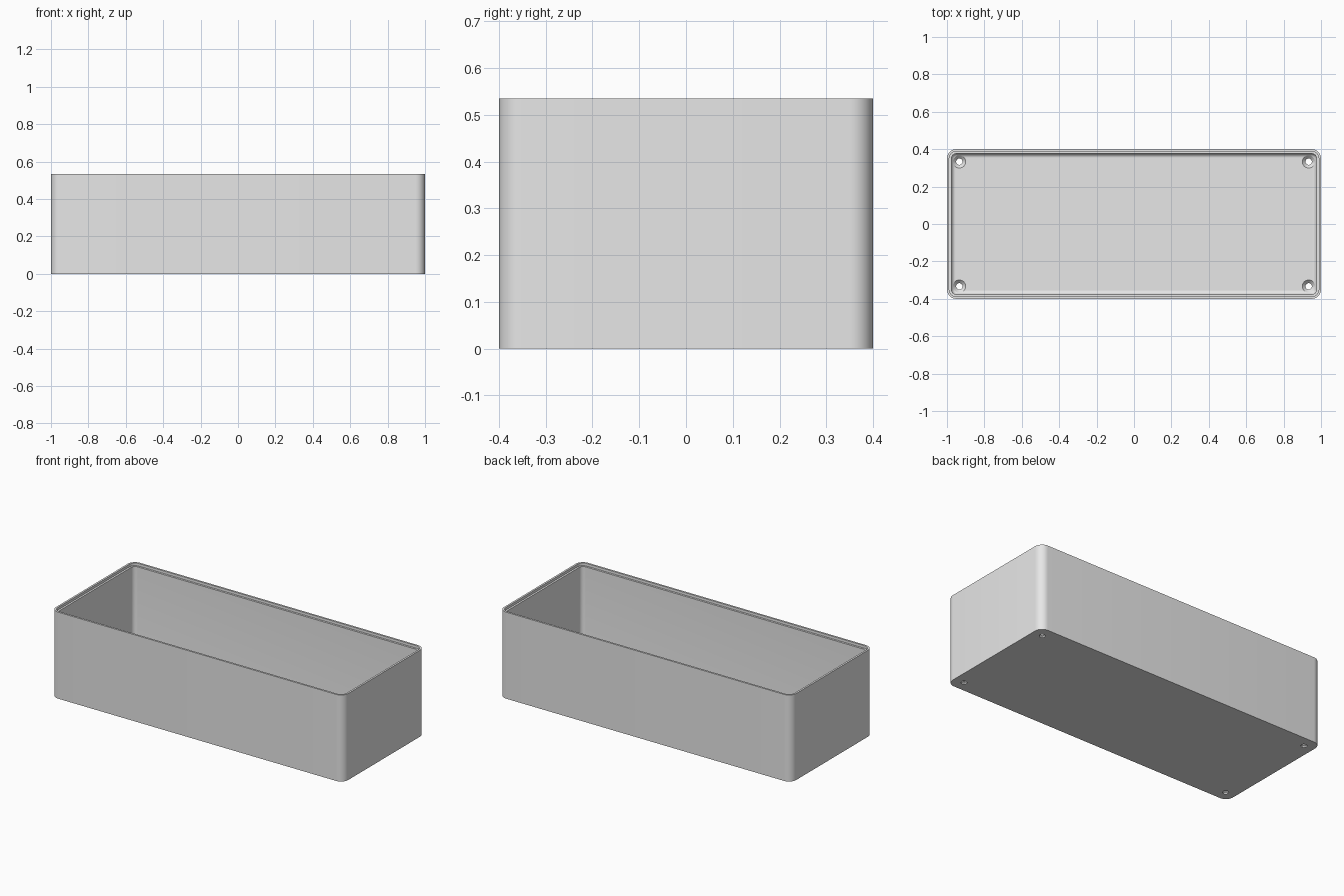
import bpy, bmesh
from math import sin, cos, pi

LENGTH, WIDTH, HEIGHT = 2.0, 0.8, 0.535
CORNER, WALL, FLOOR, FILLET, LIP = 0.05, 0.024, 0.027, 0.022, 0.012

if "Cube" in bpy.data.objects:
    bpy.data.objects.remove(bpy.data.objects["Cube"], do_unlink=True)

grey = bpy.data.materials.new("plain grey")
grey.use_nodes = True
grey.diffuse_color = (0.8, 0.8, 0.8, 1)
grey.node_tree.nodes["Principled BSDF"].inputs["Base Color"].default_value = (0.8, 0.8, 0.8, 1)


def rounded_ring(bm, inset, z, steps=10):
    """Rounded rectangle of vertices, inset from the outer outline."""
    r = max(CORNER - inset, 0.004)
    cx, cy = LENGTH / 2 - inset - r, WIDTH / 2 - inset - r
    ring = []
    for quarter, (sx, sy) in enumerate([(1, 1), (-1, 1), (-1, -1), (1, -1)]):
        for i in range(steps + 1):
            a = (quarter + i / steps) * pi / 2
            ring.append(bm.verts.new((sx * cx + r * cos(a), sy * cy + r * sin(a), z)))
    return ring


def circle_ring(bm, x, y, radius, z, sides=32):
    return [bm.verts.new((x + radius * cos(2 * pi * i / sides),
                          y + radius * sin(2 * pi * i / sides), z)) for i in range(sides)]


def loft(bm, rings):
    """Skin consecutive rings and cap both ends."""
    for a, b in zip(rings, rings[1:]):
        for i in range(len(a)):
            j = (i + 1) % len(a)
            bm.faces.new((a[i], a[j], b[j], b[i]))
    bm.faces.new(rings[0][::-1])
    bm.faces.new(rings[-1])


def finish(bm, name):
    bmesh.ops.recalc_face_normals(bm, faces=bm.faces)
    mesh = bpy.data.meshes.new(name)
    bm.to_mesh(mesh)
    bm.free()
    obj = bpy.data.objects.new(name, mesh)
    mesh.materials.append(grey)
    bpy.context.collection.objects.link(obj)
    return obj


# Open box: outer wall, stepped rim, inner wall, filleted floor
bm = bmesh.new()
profile = [(0, 0), (0, HEIGHT), (LIP, HEIGHT), (LIP, HEIGHT - 0.016), (WALL, HEIGHT - 0.016)]
for k in range(9):
    a = k / 8 * pi / 2
    profile.append((WALL + FILLET * (1 - cos(a)), FLOOR + FILLET * (1 - sin(a))))
loft(bm, [rounded_ring(bm, inset, z) for inset, z in profile])
box = finish(bm, "open_box")

# Countersunk screw holes in the four floor corners
bm = bmesh.new()
for sx in (-1, 1):
    for sy in (-1, 1):
        x, y = sx * 0.934, sy * 0.333
        loft(bm, [circle_ring(bm, x, y, r, z) for r, z in
                  [(0.017, -0.02), (0.017, 0.008), (0.034, FLOOR - 0.002), (0.034, 0.1)]])
cutter = finish(bm, "screw_hole_cutter")
cutter.hide_render = True

cut = box.modifiers.new("screw_holes", 'BOOLEAN')
cut.operation, cut.solver, cut.object = 'DIFFERENCE', 'EXACT', cutter
bpy.ops.object.select_all(action='DESELECT')
box.select_set(True)
bpy.context.view_layer.objects.active = box
bpy.ops.object.modifier_apply(modifier=cut.name)
bpy.data.objects.remove(cutter, do_unlink=True)
bpy.ops.object.shade_smooth_by_angle(angle=pi / 6)
